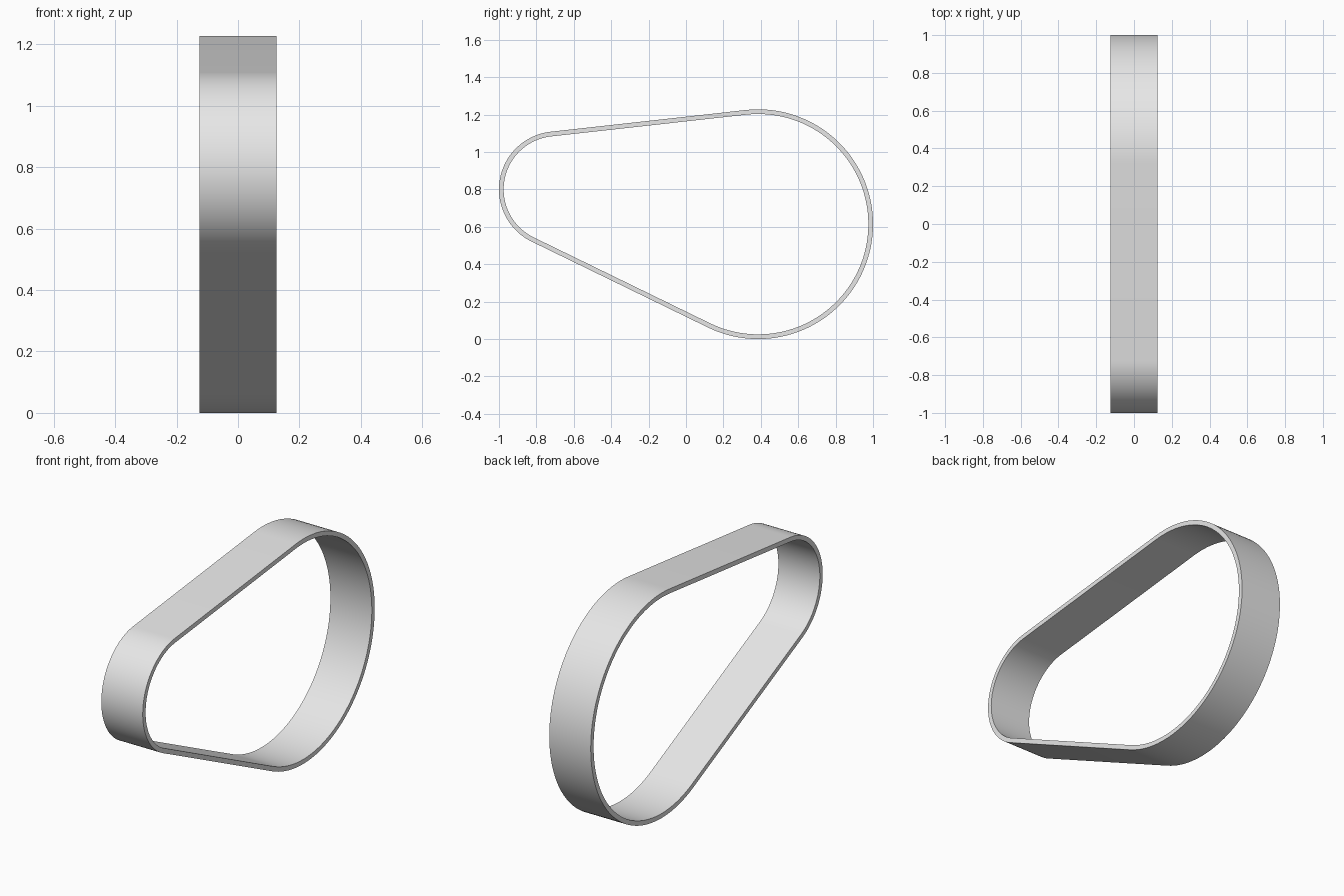
import bpy, bmesh, math

cube = bpy.data.objects.get("Cube")
if cube:
    bpy.data.objects.remove(cube, do_unlink=True)

WIDTH, THICK = 0.25, 0.025
BIG_Y, BIG_Z, BIG_R = 0.386, 0.614, 0.614
SMALL_Y, SMALL_Z, SMALL_R = -0.69, 0.80, 0.31

# Tangent angles of the straight runs between the two pulley arcs
dy, dz = SMALL_Y - BIG_Y, SMALL_Z - BIG_Z
heading = math.atan2(dz, dy)
spread = math.acos((BIG_R - SMALL_R) / math.hypot(dy, dz))


def arc(y, z, r, start, end, steps):
    """Points along an arc as (y, z) pairs."""
    angles = [start + (end - start) * i / steps for i in range(steps + 1)]
    return [(y + r * math.cos(a), z + r * math.sin(a)) for a in angles]


def belt_outline(inset):
    """Closed loop wrapped around the large and the small circle."""
    small = arc(SMALL_Y, SMALL_Z, SMALL_R - inset, heading - spread, heading + spread, 48)
    large = arc(BIG_Y, BIG_Z, BIG_R - inset, heading + spread,
                heading - spread + 2 * math.pi, 80)
    return small + large


# Four edge loops joined into a hollow band
bm = bmesh.new()
half = WIDTH / 2
rings = [[bm.verts.new((x, y, z)) for y, z in belt_outline(inset)]
         for x, inset in ((-half, 0), (half, 0), (half, THICK), (-half, THICK))]
count = len(rings[0])
for k, ring in enumerate(rings):
    other = rings[(k + 1) % len(rings)]
    for i in range(count):
        j = (i + 1) % count
        bm.faces.new((ring[i], ring[j], other[j], other[i]))
bmesh.ops.recalc_face_normals(bm, faces=bm.faces)
mesh = bpy.data.meshes.new("drive_belt")
bm.to_mesh(mesh)
bm.free()

belt = bpy.data.objects.new("drive_belt", mesh)
bpy.context.collection.objects.link(belt)

# Plain grey finish
grey = bpy.data.materials.new("light_grey")
grey.use_nodes = True
colour = (0.8, 0.8, 0.8, 1)
grey.diffuse_color = colour
grey.node_tree.nodes["Principled BSDF"].inputs["Base Color"].default_value = colour
mesh.materials.append(grey)

# Smooth curved faces, crisp rims
bpy.ops.object.select_all(action="DESELECT")
belt.select_set(True)
bpy.context.view_layer.objects.active = belt
bpy.ops.object.shade_smooth_by_angle(angle=math.radians(30))
